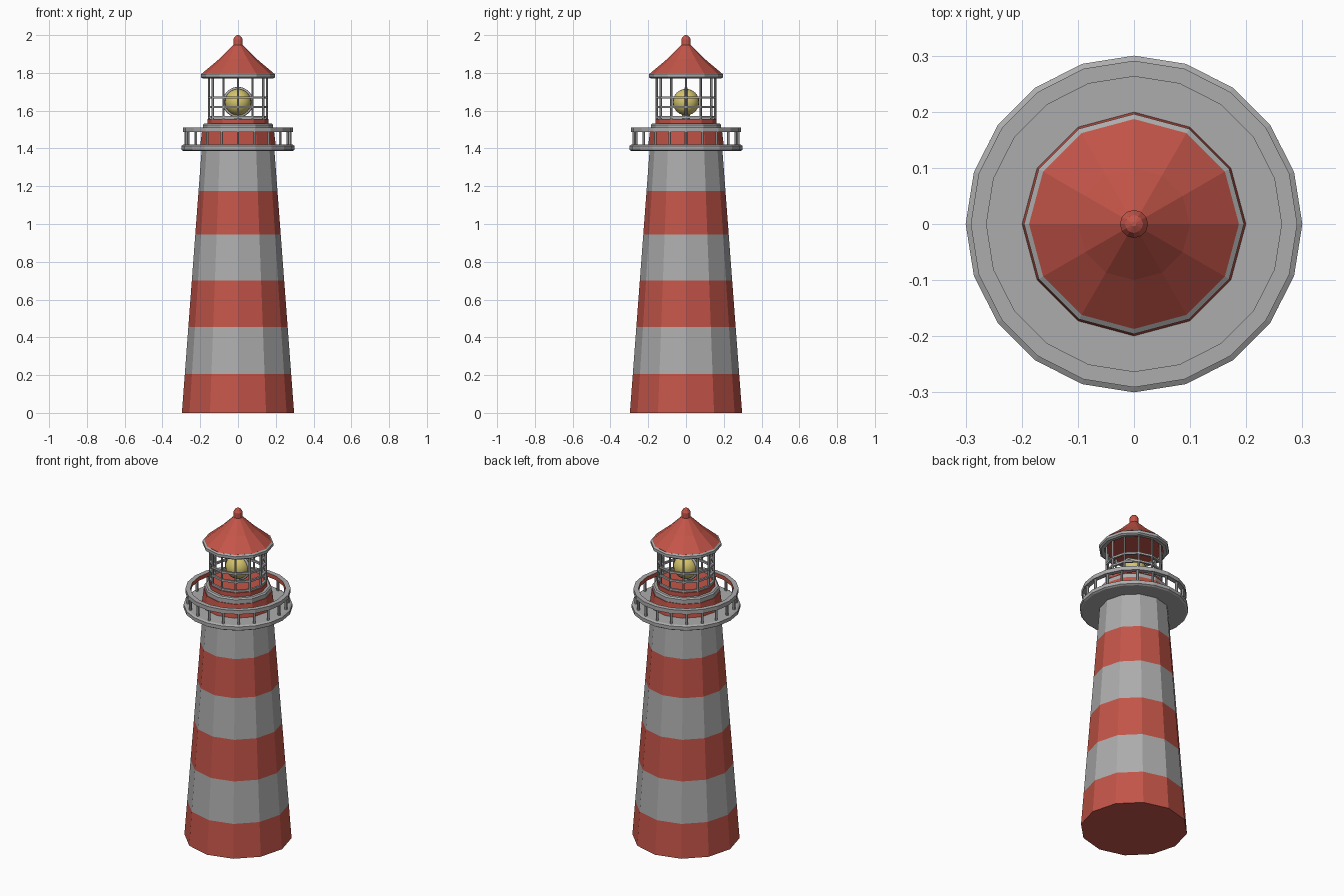
import bpy, bmesh, math
from mathutils import Vector

cube = bpy.data.objects.get("Cube")
if cube:
    bpy.data.objects.remove(cube, do_unlink=True)


def make_material(name, rgb):
    m = bpy.data.materials.new(name)
    m.use_nodes = True
    m.diffuse_color = (*rgb, 1)
    m.node_tree.nodes["Principled BSDF"].inputs["Base Color"].default_value = (*rgb, 1)
    return m


RED = make_material("brick_red", (0.55, 0.09, 0.065))
GREY = make_material("pale_grey", (0.42, 0.415, 0.415))
YELLOW = make_material("lamp_yellow", (0.66, 0.55, 0.15))


def finish(name, bm, mats):
    bmesh.ops.recalc_face_normals(bm, faces=bm.faces)
    mesh = bpy.data.meshes.new(name)
    bm.to_mesh(mesh)
    bm.free()
    for m in mats:
        mesh.materials.append(m)
    ob = bpy.data.objects.new(name, mesh)
    bpy.context.collection.objects.link(ob)
    return ob


def lathe(name, profile, sides, mats, rule=None, ring=False):
    """Revolve (radius, z) points; a ring joins its last point to its first."""
    bm = bmesh.new()
    rows = []
    for r, z in profile:
        rows.append([bm.verts.new((r * math.cos(math.tau * i / sides),
                                   r * math.sin(math.tau * i / sides), z))
                     for i in range(sides)])
    pairs = list(zip(rows, rows[1:]))
    if ring:
        pairs.append((rows[-1], rows[0]))
    else:
        bm.faces.new(rows[0])
        bm.faces.new(rows[-1])
    for k, (a, b) in enumerate(pairs):
        for i in range(sides):
            j = (i + 1) % sides
            f = bm.faces.new((a[i], a[j], b[j], b[i]))
            f.material_index = rule(k) if rule else 0
    return finish(name, bm, mats)


def band(name, r0, r1, z0, z1, sides, mats, rule=None):
    """Rectangular ring: faces run outer, top, inner, bottom."""
    return lathe(name, [(r1, z0), (r1, z1), (r0, z1), (r0, z0)], sides, mats, rule, True)


def posts(name, count, radius, z0, z1, thick, mat, turn=0.0):
    bm = bmesh.new()
    for i in range(count):
        a = math.tau * (i + turn) / count
        new = bmesh.ops.create_cone(bm, cap_ends=True, segments=6, radius1=thick,
                                    radius2=thick, depth=z1 - z0)["verts"]
        bmesh.ops.translate(bm, verts=new, vec=Vector(
            (radius * math.cos(a), radius * math.sin(a), (z0 + z1) / 2)))
    return finish(name, bm, [mat])


# Tapered tower with alternating bands
heights = [0, 0.205, 0.455, 0.70, 0.945, 1.175, 1.40]
lathe("tower", [(0.297 - 0.075 * z, z) for z in heights], 12, [RED, GREY], lambda k: k % 2)

# Gallery floor and railing
lathe("gallery_floor", [(0.29, 1.387), (0.30, 1.393), (0.30, 1.414), (0.29, 1.42)], 20, [GREY])
posts("railing_posts", 20, 0.277, 1.415, 1.49, 0.0075, GREY)
band("railing_top", 0.263, 0.291, 1.486, 1.51, 20, [GREY, RED], lambda k: int(k == 2))

# Drum under the lantern room
lathe("lantern_drum", [(0.20, 1.415), (0.19, 1.50)], 12, [RED])
lathe("drum_cap", [(0.186, 1.498), (0.186, 1.525), (0.178, 1.532)], 12, [GREY])
lathe("lantern_sill", [(0.162, 1.53), (0.162, 1.556)], 12, [RED])

# Open lantern cage
posts("lantern_posts", 12, 0.154, 1.55, 1.785, 0.0065, GREY)
for i, z in enumerate((1.565, 1.62, 1.67)):
    band("lantern_hoop_%d" % (i + 1), 0.148, 0.160, z - 0.006, z + 0.006, 12, [GREY])

# Lamp with its rim
bpy.ops.mesh.primitive_uv_sphere_add(segments=20, ring_count=12, radius=0.07, location=(0, 0, 1.645))
lamp = bpy.context.object
lamp.name = "lamp"
lamp.data.materials.append(YELLOW)
bpy.ops.object.shade_smooth()
bpy.ops.mesh.primitive_torus_add(major_segments=24, minor_segments=8, major_radius=0.073,
                                 minor_radius=0.008, location=(0, 0, 1.645),
                                 rotation=(math.pi / 2, 0, 0))
rim = bpy.context.object
rim.name = "lamp_rim"
rim.data.materials.append(GREY)
bpy.ops.object.shade_smooth()
posts("lamp_stand", 1, 0, 1.55, 1.58, 0.02, GREY)

# Roof, eave and finial
lathe("eave", [(0.186, 1.77), (0.196, 1.777), (0.196, 1.793), (0.186, 1.80), (0.165, 1.80), (0.165, 1.77)],
      12, [GREY], ring=True)
lathe("roof", [(0.17, 1.782), (0.187, 1.80), (0.10, 1.873), (0.022, 1.95)], 12, [RED])
lathe("finial", [(0.02, 1.935), (0.025, 1.945), (0.025, 1.978), (0.016, 1.993), (0.004, 2.0)], 12, [RED])
